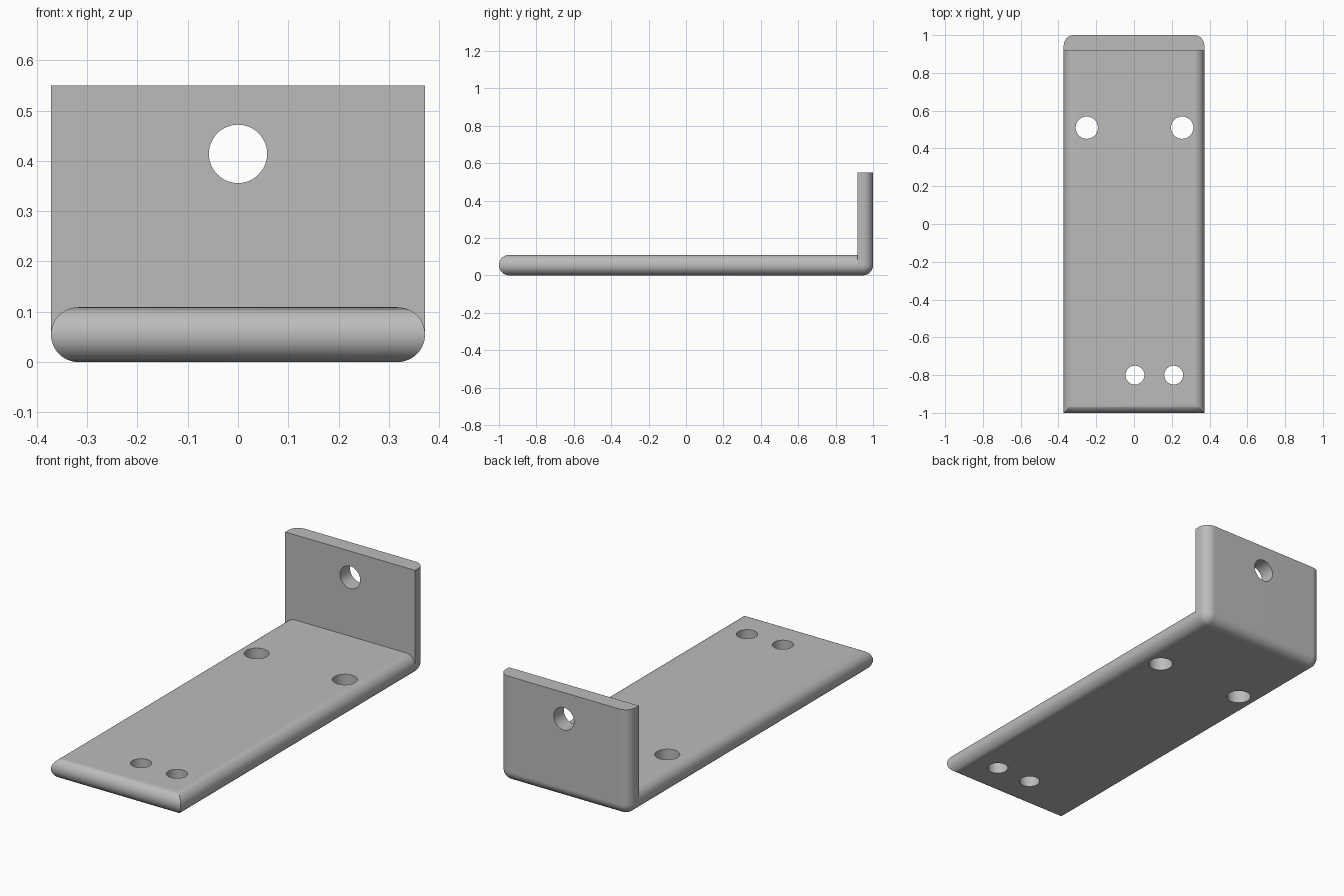
import bpy
import bmesh
import math
from mathutils import Matrix

if "Cube" in bpy.data.objects:
    bpy.data.objects.remove(bpy.data.objects["Cube"], do_unlink=True)

HALF_W = 0.372      # half width of the bracket
THICK = 0.109       # plate thickness
R = THICK / 2       # edge rounding
INNER_Y = 0.918     # inner face of the upright
TOP_Z = 0.55
QUARTER = 12        # segments per quarter round

grey = bpy.data.materials.new("plain grey")
grey.use_nodes = True
colour = (0.5, 0.5, 0.5, 1)
grey.diffuse_color = colour
grey.node_tree.nodes["Principled BSDF"].inputs["Base Color"].default_value = colour


def add_object(name, bm):
    bmesh.ops.recalc_face_normals(bm, faces=bm.faces)
    mesh = bpy.data.meshes.new(name)
    bm.to_mesh(mesh)
    bm.free()
    mesh.materials.append(grey)
    obj = bpy.data.objects.new(name, mesh)
    bpy.context.collection.objects.link(obj)
    return obj


def drill(obj, centre, radius, axis):
    """Cut a round hole through the object along the given axis."""
    bm = bmesh.new()
    turn = Matrix.Rotation(math.pi / 2, 4, "X") if axis == "Y" else Matrix()
    bmesh.ops.create_cone(bm, cap_ends=True, segments=48, radius1=radius,
                          radius2=radius, depth=0.4,
                          matrix=Matrix.Translation(centre) @ turn)
    cutter = add_object("hole_cutter", bm)
    cutter.hide_render = True
    mod = obj.modifiers.new("hole", "BOOLEAN")
    mod.operation = "DIFFERENCE"
    mod.solver = "EXACT"
    mod.object = cutter
    bpy.context.view_layer.objects.active = obj
    bpy.ops.object.modifier_apply(modifier=mod.name)
    bpy.data.objects.remove(cutter, do_unlink=True)


def finish(obj):
    bpy.ops.object.select_all(action="DESELECT")
    obj.select_set(True)
    bpy.context.view_layer.objects.active = obj
    bpy.ops.object.shade_smooth_by_angle(angle=math.radians(30))
    obj.modifiers.new("even shading", "WEIGHTED_NORMAL").keep_sharp = True


# Base plate: stacked outlines give round sides and a round, mitred front
bm = bmesh.new()
rings = []
for i in range(2 * QUARTER + 1):
    a = -math.pi / 2 + i * math.pi / (2 * QUARTER)
    inset = R - R * math.cos(a)
    z = R + R * math.sin(a)
    x, front = HALF_W - inset, -1 + inset
    rings.append([bm.verts.new(p) for p in (
        (-x, front, z), (x, front, z), (x, INNER_Y, z), (-x, INNER_Y, z))])
for low, high in zip(rings, rings[1:]):
    for k in range(4):
        n = (k + 1) % 4
        bm.faces.new((low[k], low[n], high[n], high[k]))
bm.faces.new(rings[0][::-1])
bm.faces.new(rings[-1])
base = add_object("base_plate", bm)

# Upright: box with its outer vertical edges and bottom outer edges rounded
bm = bmesh.new()
depth = 1 - INNER_Y
bmesh.ops.create_cube(bm, size=1, matrix=Matrix.Translation(
    (0, INNER_Y + depth / 2, TOP_Z / 2)) @ Matrix.Diagonal((2 * HALF_W, depth, TOP_Z, 1)))


def is_rounded(edge):
    mid = (edge.verts[0].co + edge.verts[1].co) / 2
    at_side = abs(mid.x) > HALF_W - 0.01
    at_back = mid.y > 0.99
    at_bottom = mid.z < 0.01
    return at_side + at_back + at_bottom == 2


bmesh.ops.bevel(bm, geom=[e for e in bm.edges if is_rounded(e)], offset=R,
                offset_type="OFFSET", segments=QUARTER, profile=0.5,
                affect="EDGES")
upright = add_object("upright_plate", bm)

# Screw holes
for x, y, radius in ((-0.25, 0.51, 0.059), (0.255, 0.51, 0.059),
                     (0.005, -0.8, 0.05), (0.21, -0.8, 0.05)):
    drill(base, (x, y, R), radius, "Z")
drill(upright, (0, 0.96, 0.414), 0.058, "Y")

for part in (base, upright):
    finish(part)
